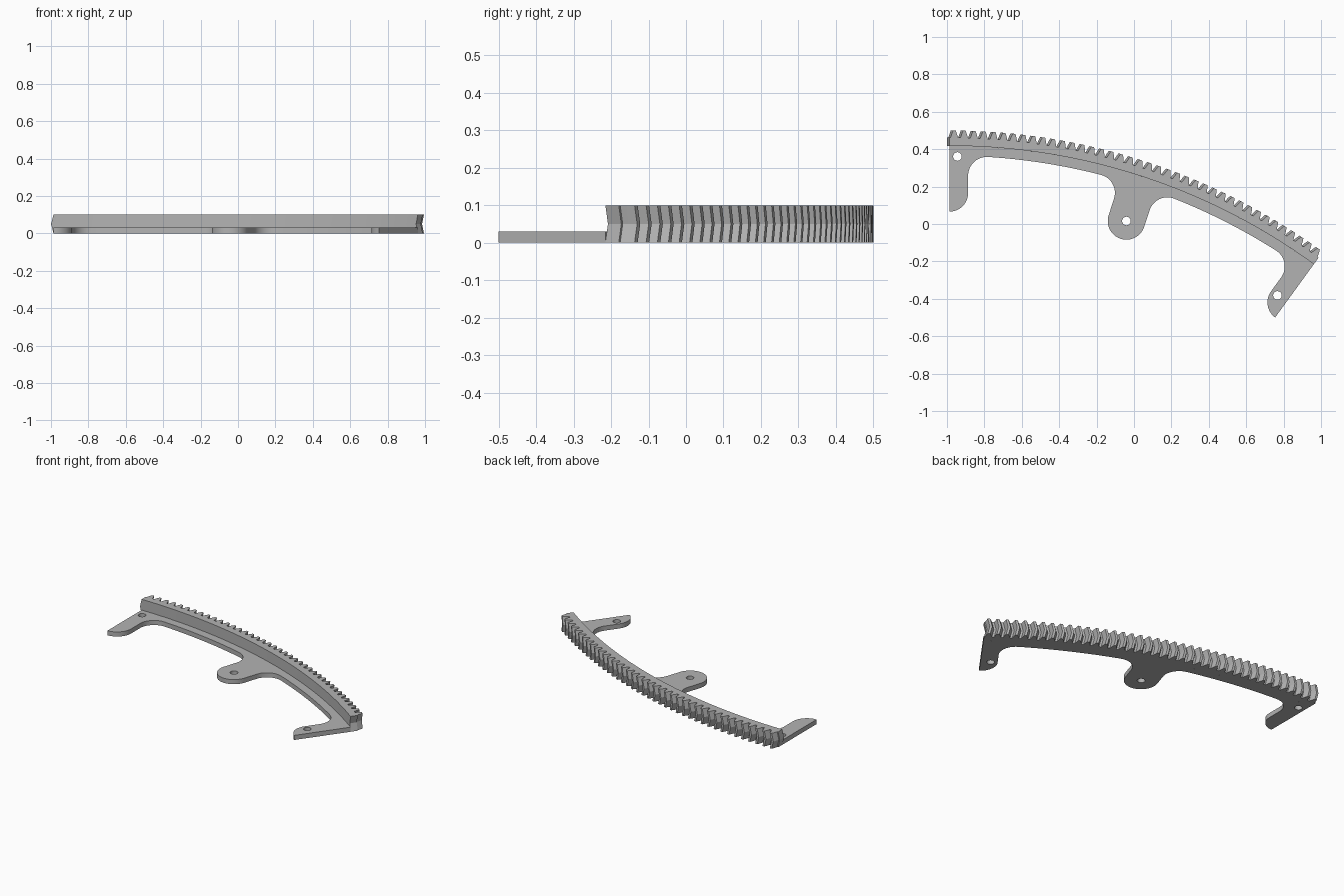
import bpy, bmesh
from math import sin, cos, pi, radians, sqrt, atan2, hypot

if "Cube" in bpy.data.objects:
    bpy.data.objects.remove(bpy.data.objects["Cube"], do_unlink=True)

# Main dimensions: arc centre, sector, radii, heights
CX, CY = -0.987, -2.897
SECTOR = radians(36)
TIP, PITCH, ROOT, RING_IN, PLATE_IN = 3.397, 3.38, 3.359, 3.315, 3.262
TAB_R, TAB_W = 3.063, 0.1
HEIGHT, PLATE_H = 0.1, 0.03
TEETH, SKEW = 40, 0.012 / 3.38

grey = bpy.data.materials.new("light grey")
grey.use_nodes = True
COLOUR = (0.45, 0.45, 0.45, 1)
grey.diffuse_color = COLOUR
grey.node_tree.nodes["Principled BSDF"].inputs["Base Color"].default_value = COLOUR


def polar(r, a):
    """Angle a runs clockwise from +y about the arc centre."""
    return CX + r * sin(a), CY + r * cos(a)


def place(u, v, a):
    """Sideways u and radial v in the frame of a tab at angle a."""
    return CX + u * cos(a) + v * sin(a), CY - u * sin(a) + v * cos(a)


def finish(bm, name):
    bmesh.ops.recalc_face_normals(bm, faces=bm.faces)
    mesh = bpy.data.meshes.new(name)
    bm.to_mesh(mesh)
    bm.free()
    mesh.materials.append(grey)
    ob = bpy.data.objects.new(name, mesh)
    bpy.context.collection.objects.link(ob)
    bpy.ops.object.select_all(action='DESELECT')
    ob.select_set(True)
    bpy.context.view_layer.objects.active = ob
    bpy.ops.object.shade_smooth_by_angle(angle=radians(18))
    return ob


def arc(cu, cv, r, a0, a1, n=12):
    return [(cu + r * cos(a0 + (a1 - a0) * i / n),
             cv + r * sin(a0 + (a1 - a0) * i / n)) for i in range(n + 1)]


# Mounting plate: rounded tabs with fillets into the inner arc
fu = 2 * TAB_W
fv = sqrt((PLATE_IN - TAB_W) ** 2 - fu ** 2)
half_tab = (arc(0, TAB_R, TAB_W, -pi / 2, 0)
            + arc(fu, fv, TAB_W, pi, atan2(fv, fu)))
left_half = [(-u, v) for u, v in reversed(half_tab)]
fillet_angle = atan2(fu, fv)


def inner_arc(a0, a1, n=20):
    a0, a1 = a0 + fillet_angle, a1 - fillet_angle
    return [polar(PLATE_IN, a0 + (a1 - a0) * i / n) for i in range(1, n)]


mid = SECTOR / 2
outline = [place(u, v, 0) for u, v in half_tab]
outline += inner_arc(0, mid)
outline += [place(u, v, mid) for u, v in left_half + half_tab[1:]]
outline += inner_arc(mid, SECTOR)
outline += [place(u, v, SECTOR) for u, v in left_half]
outline += [polar(RING_IN, SECTOR * (1 - i / 60)) for i in range(61)]

holes = [(-0.944, 0.361), place(0, TAB_R, mid), (0.767, -0.382)]
loops = [outline] + [arc(x, y, 0.023, 0, 2 * pi, 24)[:-1] for x, y in holes]

bm = bmesh.new()
edges = []
for loop in loops:
    vs = [bm.verts.new((x, y, 0)) for x, y in loop]
    edges += [bm.edges.new((vs[i - 1], vs[i])) for i in range(len(vs))]
bmesh.ops.triangle_fill(bm, use_beauty=True, edges=edges, normal=(0, 0, 1))
top = bmesh.ops.extrude_face_region(bm, geom=bm.faces[:])["geom"]
bmesh.ops.translate(bm, vec=(0, 0, PLATE_H),
                    verts=[g for g in top if isinstance(g, bmesh.types.BMVert)])
finish(bm, "mounting_plate")

# Gear rim: herringbone teeth, mirrored about mid height
step = SECTOR / TEETH
flank = [(ROOT, 0.0200), (PITCH, 0.0133), (TIP, 0.0070)]
profile = [(ROOT, 0)]
for i in range(TEETH):
    c = (i + 0.5) * step
    profile += [(r, c - w / PITCH) for r, w in flank]
    profile += [(r, c + w / PITCH) for r, w in reversed(flank)]
profile.append((ROOT, SECTOR))

bm = bmesh.new()
columns = []
for r, a in profile:
    ring = []
    for rad, levels in ((r, (0, 1, 2)), (RING_IN, (2, 1, 0))):
        for k in levels:
            x, y = polar(rad, a - (SKEW if k == 1 else 0))
            ring.append(bm.verts.new((x, y, k * HEIGHT / 2)))
    columns.append(ring)
for p, q in zip(columns, columns[1:]):
    for j in range(6):
        bm.faces.new((p[j - 1], p[j], q[j], q[j - 1]))
for end in (columns[0], columns[-1]):
    bm.faces.new((end[0], end[1], end[4], end[5]))
    bm.faces.new((end[1], end[2], end[3], end[4]))
finish(bm, "herringbone_gear_rim")
